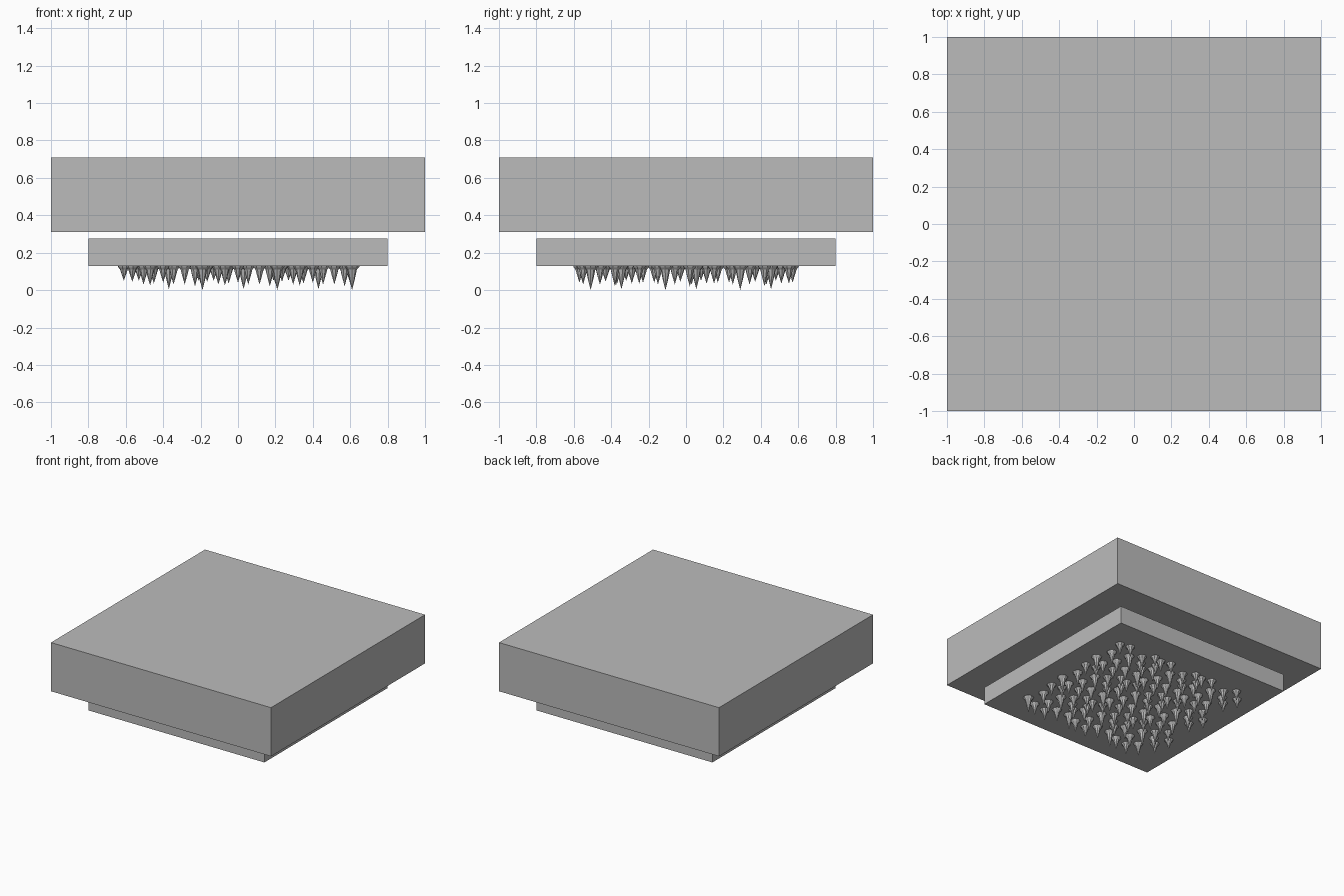
import bpy, bmesh, math, random

if "Cube" in bpy.data.objects:
    bpy.data.objects.remove(bpy.data.objects["Cube"])

random.seed(4)


def material(name, value):
    m = bpy.data.materials.new(name)
    m.diffuse_color = (value, value, value, 1)
    m.use_nodes = True
    m.node_tree.nodes["Principled BSDF"].inputs["Base Color"].default_value = m.diffuse_color
    return m


stone = material("grey stone", 0.5)


def add_object(name, mesh, location=(0, 0, 0)):
    ob = bpy.data.objects.new(name, mesh)
    ob.location = location
    bpy.context.collection.objects.link(ob)
    return ob


def slab(name, width, z0, z1):
    bm = bmesh.new()
    bmesh.ops.create_cube(bm, size=1)
    for v in bm.verts:
        v.co.x *= width
        v.co.y *= width
        v.co.z = z1 if v.co.z > 0 else z0
    mesh = bpy.data.meshes.new(name)
    bm.to_mesh(mesh)
    bm.free()
    mesh.materials.append(stone)
    return add_object(name, mesh)


# Two stacked slabs with a narrow gap
slab("upper_slab", 2.0, 0.31, 0.71)
slab("lower_slab", 1.6, 0.13, 0.275)

# One patch of hanging spikes: x, y, tip height
CEILING = 0.13
SIDES = 8
SPIKES = [
    (0.21, -0.11, 0.0), (0.115, -0.15, 0.03), (0.2, 0.15, 0.035),
    (0.115, 0.17, 0.04), (0.03, 0.055, 0.005), (0.17, 0.02, 0.02),
    (0.055, -0.06, 0.03), (-0.05, 0.11, 0.035), (-0.07, -0.11, 0.025),
    (-0.13, 0.17, 0.05), (-0.165, -0.03, 0.045), (-0.105, 0.03, 0.03),
    (-0.21, 0.08, 0.05), (0.0, -0.17, 0.04),
]


def add_spike(bm, x, y, tip):
    """Flared collar tapering to a point."""
    length = CEILING - tip
    r = 0.024 + 0.13 * length
    turn = random.uniform(0, math.pi)
    profile = [(r, 0), (r * 0.9, 0.008), (r * 0.62, 0.02),
               (r * 0.36, length * 0.55)]
    rings = []
    for radius, drop in profile:
        rings.append([bm.verts.new((
            x + radius * math.cos(turn + i * math.tau / SIDES),
            y + radius * math.sin(turn + i * math.tau / SIDES),
            CEILING - drop)) for i in range(SIDES)])
    point = bm.verts.new((x, y, tip))
    bm.faces.new(rings[0])
    for a, b in zip(rings, rings[1:]):
        for i in range(SIDES):
            j = (i + 1) % SIDES
            bm.faces.new((a[i], b[i], b[j], a[j]))
    for i in range(SIDES):
        bm.faces.new((rings[-1][i], point, rings[-1][(i + 1) % SIDES]))


bm = bmesh.new()
for spike in SPIKES:
    add_spike(bm, *spike)
bmesh.ops.recalc_face_normals(bm, faces=bm.faces)
patch = bpy.data.meshes.new("spike_patch")
bm.to_mesh(patch)
bm.free()
patch.materials.append(stone)

# Repeat the patch in a three by three grid
for row in (-1, 0, 1):
    for col in (-1, 0, 1):
        add_object("spike_patch", patch, (col * 0.4, row * 0.4, 0))
